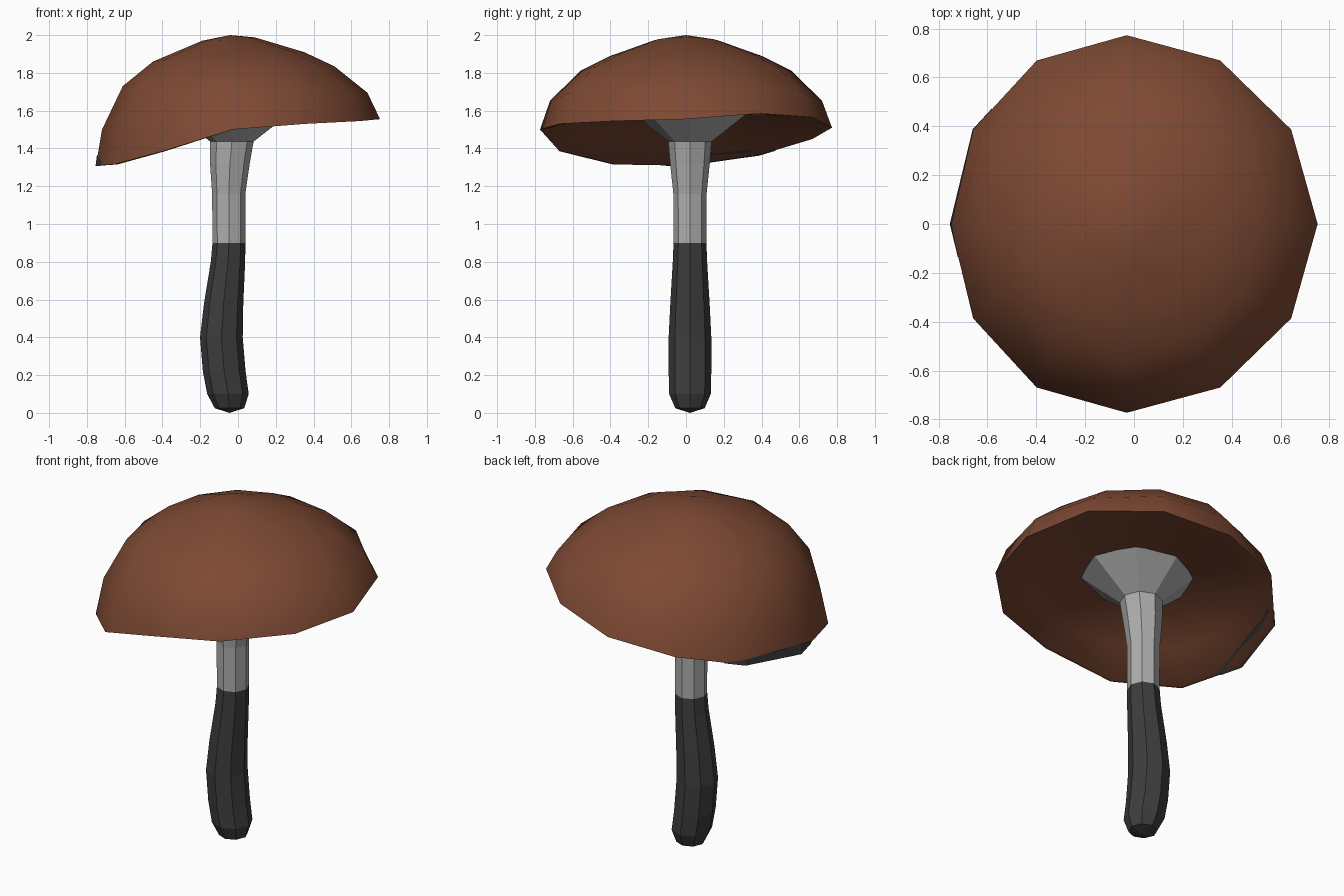
import bpy, bmesh, math

if "Cube" in bpy.data.objects:
    bpy.data.objects.remove(bpy.data.objects["Cube"])


def material(name, rgb):
    m = bpy.data.materials.new(name)
    m.diffuse_color = (*rgb, 1)
    m.use_nodes = True
    m.node_tree.nodes["Principled BSDF"].inputs["Base Color"].default_value = m.diffuse_color
    return m


BROWN = material("cap_brown", (0.205, 0.066, 0.033))
GREY = material("stem_grey", (0.42, 0.42, 0.42))
DARK = material("dark_grey", (0.047, 0.047, 0.047))


def loft(name, rings, mats, top=None, bottom=None, closed=True, recalc=True):
    """Skin equal-length rings of points, with optional end points."""
    bm = bmesh.new()
    rows = [[bm.verts.new(p) for p in r] for r in rings]
    n = len(rows[0])
    last = n if closed else n - 1
    for a, b in zip(rows, rows[1:]):
        for i in range(last):
            j = (i + 1) % n
            bm.faces.new((a[i], a[j], b[j], b[i]))
    for row, tip in ((rows[0], top), (rows[-1], bottom)):
        if tip:
            t = bm.verts.new(tip)
            for i in range(n):
                bm.faces.new((row[i], row[(i + 1) % n], t))
    bmesh.ops.remove_doubles(bm, verts=bm.verts, dist=1e-5)
    if recalc:
        bmesh.ops.recalc_face_normals(bm, faces=bm.faces)
    me = bpy.data.meshes.new(name)
    bm.to_mesh(me)
    bm.free()
    for m in mats:
        me.materials.append(m)
    ob = bpy.data.objects.new(name, me)
    bpy.context.collection.objects.link(ob)
    return ob


# Cap: lopsided 12-sided dome, drooping to the left
def cap_ring(xl, xr, ry, zl, zm, zr):
    pts = []
    for i in range(12):
        c, s = math.cos(i * math.pi / 6), math.sin(i * math.pi / 6)
        z = zm + (zr - zl) / 2 * c + ((zr + zl) / 2 - zm) * c * c
        pts.append(((xl + xr) / 2 + (xr - xl) / 2 * c, ry * s, z))
    return pts


rim_z = [1.555, 1.585, 1.565, 1.51, 1.45, 1.365,
         1.31, 1.315, 1.385, 1.50, 1.53, 1.545]
rim = []
for i, z in enumerate(rim_z):
    c, s = math.cos(i * math.pi / 6), math.sin(i * math.pi / 6)
    rim.append((0.752 * c - 0.03 * s * s, 0.773 * s, z))

cap = loft("cap", [
    cap_ring(-0.19, 0.09, 0.17, 1.97, 1.972, 1.988),
    cap_ring(-0.45, 0.35, 0.40, 1.86, 1.89, 1.91),
    cap_ring(-0.61, 0.51, 0.56, 1.73, 1.81, 1.835),
    cap_ring(-0.72, 0.685, 0.72, 1.50, 1.652, 1.695),
    rim,
    [(x * 0.97, y * 0.97, z) for x, y, z in rim],
    cap_ring(-0.60, 0.60, 0.60, 1.45, 1.55, 1.58),
    cap_ring(-0.32, 0.30, 0.31, 1.56, 1.585, 1.60),
], [BROWN], top=(-0.04, 0, 2.0), bottom=(-0.02, 0, 1.63))
bpy.context.view_layer.objects.active = cap
cap.select_set(True)
bpy.ops.object.shade_smooth_by_angle(angle=math.radians(50))


# Dark patch on the drooping back-left rim
def lerp(a, b, t):
    return tuple(p + (q - p) * t for p, q in zip(a, b))


def off(p, k, dz):
    return (p[0] * k, p[1] * k, p[2] + dz)


a, d = lerp(rim[4], rim[5], 0.7), lerp(rim[6], rim[7], 0.35)
patch = [
    (off(a, 1.003, 0.001), off(a, 1.003, -0.003), off(a, 0.96, 0)),
    (off(rim[5], 0.998, 0.03), off(rim[5], 1.003, -0.003), off(rim[5], 0.91, 0.03)),
    (off(rim[6], 0.993, 0.055), off(rim[6], 1.003, -0.003), off(rim[6], 0.91, 0.045)),
    (off(d, 1.003, 0.012), off(d, 1.003, -0.003), off(d, 0.96, 0)),
]
loft("rim_patch", patch, [DARK], closed=False)


# Stem: bent 8-sided post, dark lower half
def stem_ring(cx, r, z):
    return [(cx + r * math.cos(i * math.pi / 4),
             0.021 + r * math.sin(i * math.pi / 4), z) for i in range(8)]


stem = loft("stem", [stem_ring(*p) for p in [
    (-0.032, 0.115, 1.44), (-0.043, 0.105, 1.32), (-0.049, 0.088, 1.16),
    (-0.048, 0.087, 0.90), (-0.053, 0.091, 0.80), (-0.076, 0.104, 0.58),
    (-0.088, 0.113, 0.40), (-0.073, 0.113, 0.22), (-0.053, 0.110, 0.10),
    (-0.045, 0.078, 0.025)]],
    [GREY, DARK], top=(-0.032, 0.021, 1.45), bottom=(-0.045, 0.021, 0.0))
for f in stem.data.polygons:
    f.material_index = 1 if f.center.z < 0.9 else 0

# Flared collar joining the stem to the cap underside
loft("stem_collar", [stem_ring(-0.03, 0.325, 1.602), stem_ring(-0.032, 0.113, 1.435)],
     [GREY], top=(-0.03, 0.021, 1.64), bottom=(-0.032, 0.021, 1.437))
